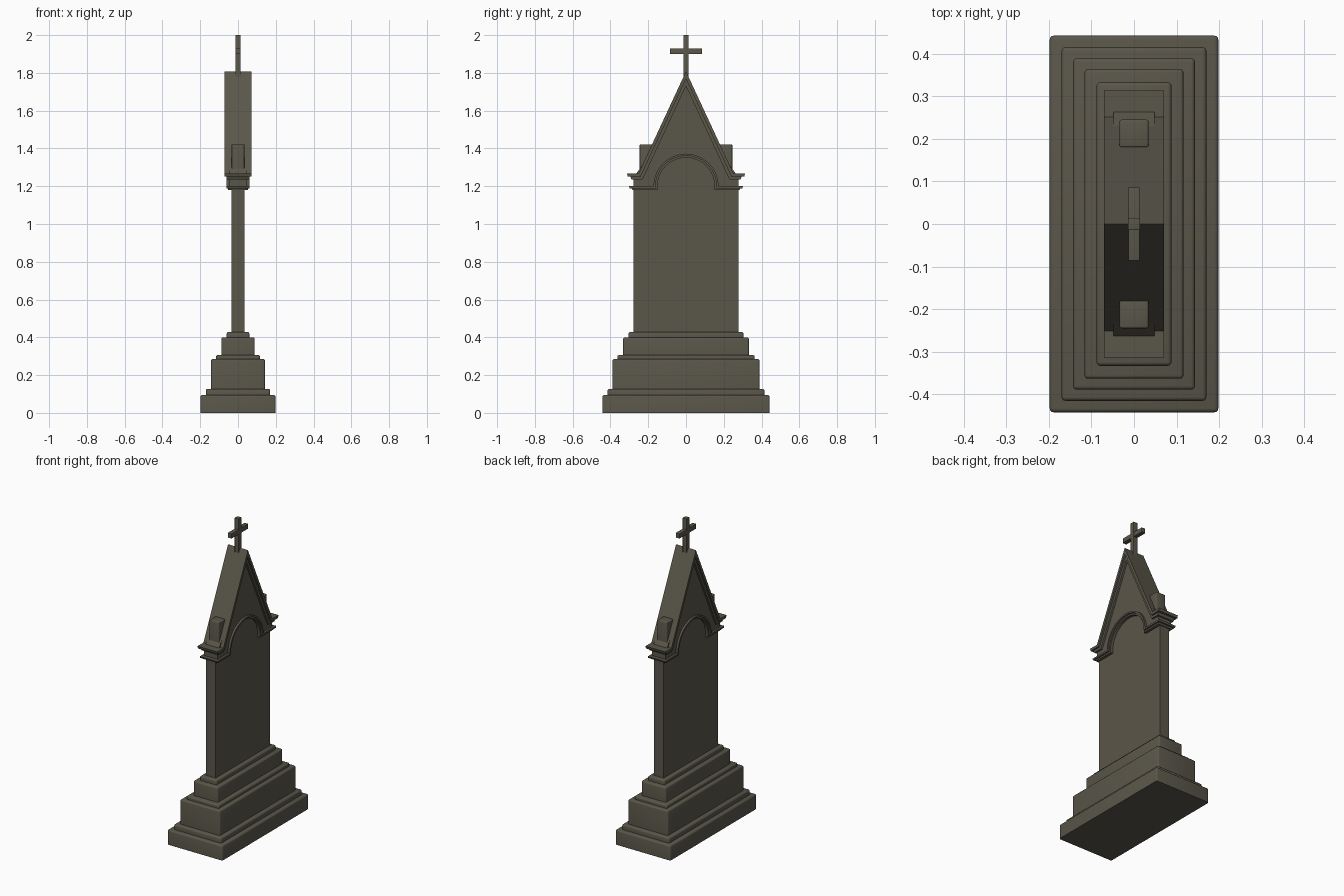
import bpy, bmesh, math

if "Cube" in bpy.data.objects:
    bpy.data.objects.remove(bpy.data.objects["Cube"])

stone = bpy.data.materials.new("weathered dark stone")
stone.diffuse_color = (0.102, 0.093, 0.068, 1)
stone.use_nodes = True
stone.node_tree.nodes["Principled BSDF"].inputs["Base Color"].default_value = stone.diffuse_color


def finish(name, bm):
    bmesh.ops.recalc_face_normals(bm, faces=bm.faces)
    me = bpy.data.meshes.new(name)
    bm.to_mesh(me)
    bm.free()
    me.materials.append(stone)
    ob = bpy.data.objects.new(name, me)
    bpy.context.collection.objects.link(ob)
    return ob


def box(name, hx, y0, y1, z0, z1, bevel=0.0):
    """Block centred on x, bevelled everywhere but around its underside."""
    bm = bmesh.new()
    bmesh.ops.create_cube(bm, size=1)
    for v in bm.verts:
        v.co = (v.co.x * 2 * hx, (y0 + y1) / 2 + v.co.y * (y1 - y0), z0 if v.co.z < 0 else z1)
    if bevel:
        edges = [e for e in bm.edges if any(v.co.z > (z0 + z1) / 2 for v in e.verts)]
        bmesh.ops.bevel(bm, geom=edges, offset=bevel, segments=3, profile=0.5, affect='EDGES')
    return finish(name, bm)


def strip(name, upper, lower, hx):
    """Solid between two matching (y, z) lines, extruded from -hx to hx."""
    bm = bmesh.new()
    rows = [[bm.verts.new((x, y, z)) for y, z in line] for x in (-hx, hx) for line in (upper, lower)]
    a, b, c, d = rows
    for i in range(len(upper) - 1):
        for p, q in ((a, b), (c, d), (a, c), (b, d)):
            bm.faces.new((p[i], p[i + 1], q[i + 1], q[i]))
    for i in (0, -1):
        bm.faces.new((a[i], b[i], d[i], c[i]))
    return finish(name, bm)


APEX, EAVE, SLOPE = 1.808, 1.268, 2.15
STRETCH = math.hypot(1, SLOPE)


def gable_line(t, end):
    """Gable outline with flared eaves, moved inward by t."""
    top, low = APEX - t * STRETCH, EAVE - t
    k = (top - low) / SLOPE
    return [(-end, low), (-k, low), (0, top), (k, low), (end, low)]


def arch_line(t, end, n=24):
    """Level ends joined by a half-round arch, moved inward by t."""
    r, z = 0.172 - t, 1.2
    arc = [(-r * math.cos(math.pi * i / n), z + r * math.sin(math.pi * i / n)) for i in range(n + 1)]
    return [(-end, z - t), (-r, z - t)] + arc + [(r, z - t), (end, z - t)]


# stepped plinth
tiers = [(0.198, 0.442, 0.0, 0.095, 0.009), (0.17, 0.415, 0.095, 0.127, 0.009),
         (0.143, 0.389, 0.127, 0.285, 0.009), (0.116, 0.363, 0.285, 0.306, 0.008),
         (0.088, 0.333, 0.306, 0.4, 0.009), (0.06, 0.305, 0.4, 0.428, 0.009)]
for i, (hx, hy, z0, z1, b) in enumerate(tiers):
    box(f"plinth_step_{i + 1}", hx, -hy, hy, z0, z1, b)

# upright tablet, reaching up behind the arch
box("tablet", 0.034, -0.277, 0.277, 0.428, 1.23)
arc = arch_line(0.01, 0.277)[2:-2]
strip("tablet_arch_head", arc, [(y, 1.195) for y, z in arc], 0.034)


# gable wall above the arch
def under_roof(y):
    return max(APEX - 0.02 * STRETCH - SLOPE * abs(y), EAVE - 0.02)


low = arch_line(0.005, 0.277)
strip("gable_wall", [(y, under_roof(y)) for y, z in low], low, 0.048)

# roof mouldings and arch mouldings, each in two layers
strip("roof_moulding_outer", gable_line(0, 0.313), gable_line(0.017, 0.308), 0.071)
strip("roof_moulding_inner", gable_line(0.017, 0.295), gable_line(0.033, 0.288), 0.06)
strip("arch_moulding_outer", arch_line(0, 0.302), arch_line(0.011, 0.298), 0.062)
strip("arch_moulding_inner", arch_line(0.011, 0.287), arch_line(0.021, 0.283), 0.052)

# shoulder blocks on the roof slopes
for side, y0, y1 in (("front", -0.245, -0.18), ("back", 0.18, 0.245)):
    box(f"shoulder_block_{side}", 0.034, y0, y1, 1.26, 1.422, 0.005)

# cross finial
box("cross_upright", 0.014, -0.014, 0.014, 1.76, 2.0, 0.001)
box("cross_arm", 0.0135, -0.086, 0.086, 1.9, 1.93, 0.001)

# soft bevels, sharp edges kept
bpy.ops.object.select_all(action='SELECT')
bpy.context.view_layer.objects.active = bpy.data.objects["tablet"]
bpy.ops.object.shade_smooth_by_angle(angle=math.radians(35))
